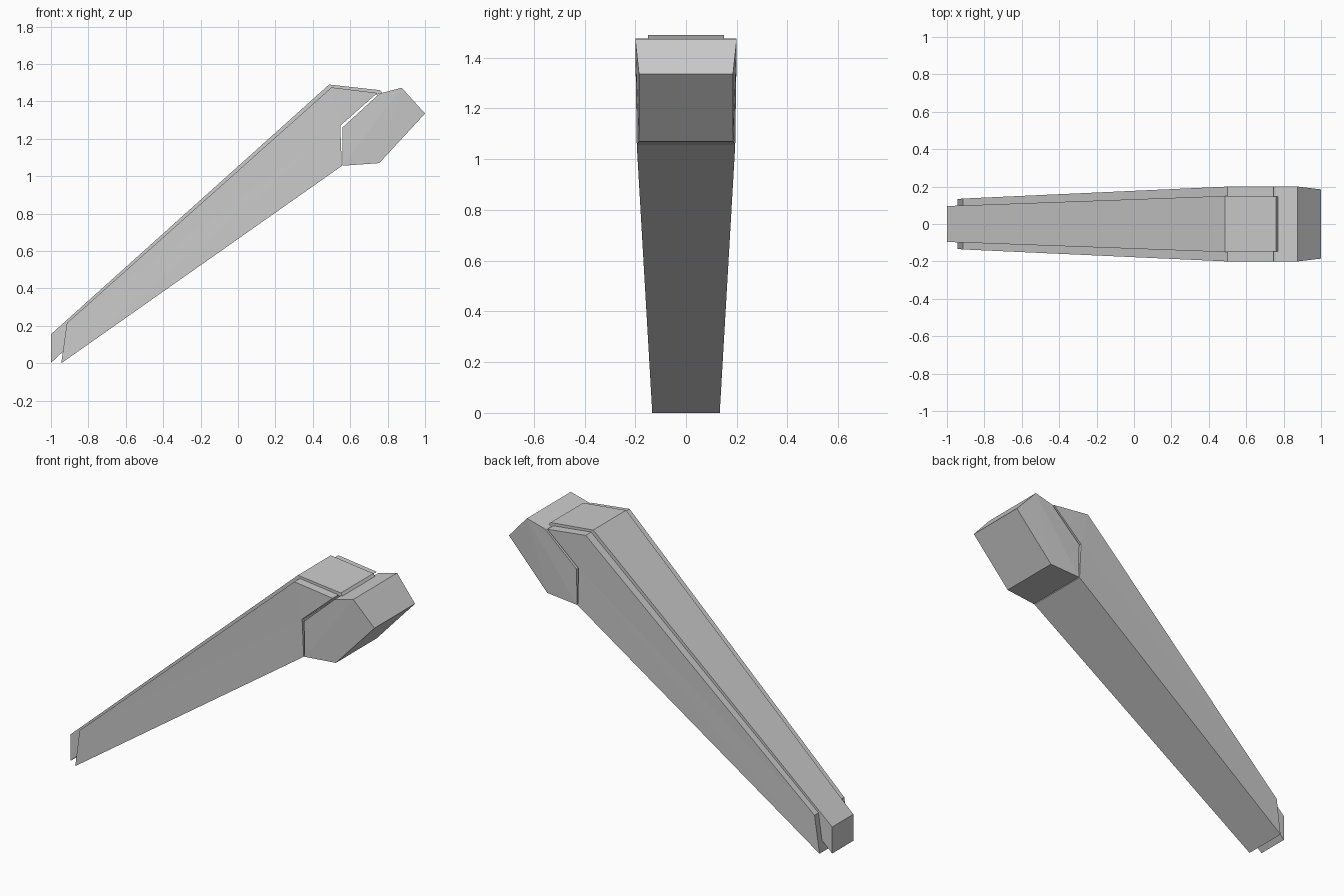
import bpy
import bmesh

cube = bpy.data.objects.get("Cube")
if cube:
    bpy.data.objects.remove(cube, do_unlink=True)

# Single plain grey finish
grey = bpy.data.materials.new("plain_grey")
grey.use_nodes = True
colour = (0.6, 0.6, 0.6, 1)
grey.diffuse_color = colour
grey.node_tree.nodes["Principled BSDF"].inputs["Base Color"].default_value = colour


def tapered_prism(name, profile):
    """Solid from (x, z, half width) corners; sides fan out from the first one."""
    bm = bmesh.new()
    near = [bm.verts.new((x, -w, z)) for x, z, w in profile]
    far = [bm.verts.new((x, w, z)) for x, z, w in profile]
    n = len(profile)
    for i in range(n):
        j = (i + 1) % n
        bm.faces.new((near[i], near[j], far[j], far[i]))
    for side in (near, far):
        for i in range(1, n - 1):
            bm.faces.new((side[0], side[i], side[i + 1]))
    bmesh.ops.recalc_face_normals(bm, faces=bm.faces)
    mesh = bpy.data.meshes.new(name)
    bm.to_mesh(mesh)
    bm.free()
    mesh.materials.append(grey)
    obj = bpy.data.objects.new(name, mesh)
    bpy.context.collection.objects.link(obj)
    return obj


# Long tapering body, notched at the upper end
tapered_prism("leg_body", [
    (0.547, 1.27, 0.197), (0.555, 1.055, 0.194), (-0.945, 0, 0.133),
    (-0.915, 0.215, 0.136), (0.5, 1.475, 0.2), (0.745, 1.445, 0.2)])

# Raised strip along the top, running past the foot
tapered_prism("top_strip", [
    (0.5, 1.4, 0.15), (0.773, 1.442, 0.148), (0.76, 1.46, 0.148),
    (0.487, 1.49, 0.15), (-1, 0.155, 0.096), (-1, 0.002, 0.096)])

# Faceted joint block fitted into the notch
tapered_prism("joint_block", [
    (0.875, 1.473, 0.2), (0.757, 1.442, 0.2), (0.56, 1.262, 0.197),
    (0.56, 1.056, 0.194), (0.755, 1.07, 0.186), (1, 1.335, 0.185)])
